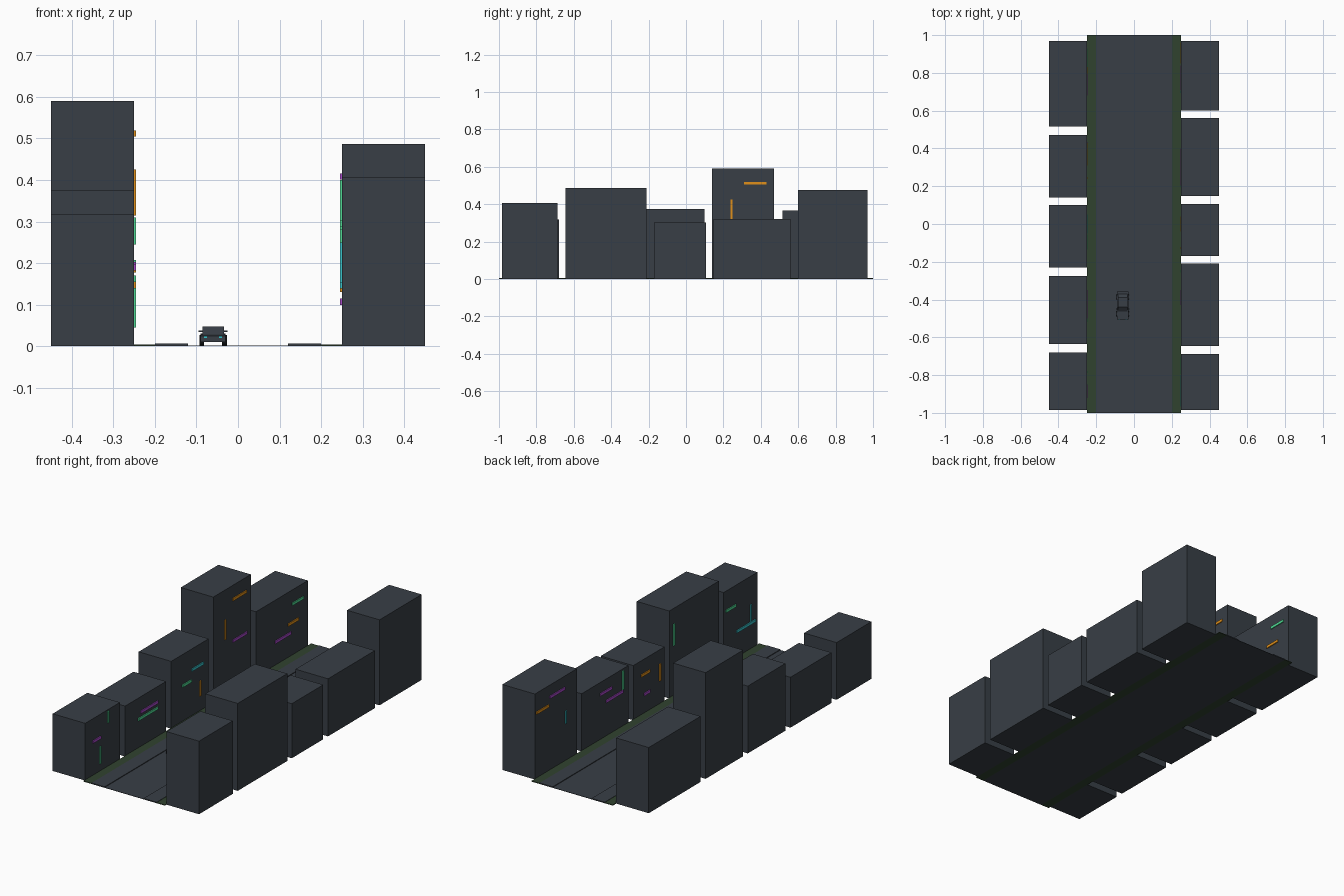
import bpy, bmesh
from math import radians

cube = bpy.data.objects.get("Cube")
if cube:
    bpy.data.objects.remove(cube, do_unlink=True)


def make_material(name, rgb):
    m = bpy.data.materials.new(name)
    m.use_nodes = True
    col = (*rgb, 1)
    m.diffuse_color = col
    bsdf = m.node_tree.nodes["Principled BSDF"]
    bsdf.inputs["Base Color"].default_value = col
    bsdf.inputs["Roughness"].default_value = 0.8
    return m


GREY = make_material("slate grey", (0.04, 0.049, 0.061))
GRASS = make_material("dark verge green", (0.03, 0.055, 0.028))
BLACK = make_material("tyre black", (0.006, 0.007, 0.008))
NEON = {
    "orange": make_material("neon orange", (0.75, 0.28, 0.01)),
    "green": make_material("neon green", (0.08, 0.7, 0.3)),
    "purple": make_material("neon purple", (0.4, 0.07, 0.6)),
    "teal": make_material("neon teal", (0.04, 0.55, 0.6)),
}


def mesh_object(name, bm, mat):
    bmesh.ops.recalc_face_normals(bm, faces=bm.faces)
    me = bpy.data.meshes.new(name)
    bm.to_mesh(me)
    bm.free()
    me.materials.append(mat)
    ob = bpy.data.objects.new(name, me)
    bpy.context.collection.objects.link(ob)
    return ob


def box(name, xs, ys, zs, mat):
    bm = bmesh.new()
    bmesh.ops.create_cube(bm, size=1)
    for v in bm.verts:
        v.co = [r[0] if c < 0 else r[1] for c, r in zip(v.co, (xs, ys, zs))]
    return mesh_object(name, bm, mat)


def side_prism(name, profile, x0, x1, mat):
    """Extrude a (y, z) side profile across x."""
    bm = bmesh.new()
    face = bm.faces.new([bm.verts.new((x0, y, z)) for y, z in profile])
    ext = bmesh.ops.extrude_face_region(bm, geom=[face])
    for v in ext["geom"]:
        if isinstance(v, bmesh.types.BMVert):
            v.co.x = x1
    return mesh_object(name, bm, mat)


# Street: road, raised pavements and verges
box("road", (-0.2, 0.2), (-1, 1), (0, 0.002), GREY)
for side, label in ((-1, "right"), (1, "left")):
    box(label + "_pavement", sorted((side * 0.12, side * 0.2)), (-1, 1), (0, 0.006), GREY)
    box(label + "_verge", sorted((side * 0.2, side * 0.25)), (-1, 1), (0, 0.004), GRASS)

# Buildings: side, front y, back y, height
BUILDINGS = [
    (-1, -0.985, -0.68, 0.318), (-1, -0.635, -0.275, 0.28),
    (-1, -0.23, 0.1, 0.374), (-1, 0.14, 0.47, 0.59), (-1, 0.515, 0.97, 0.365),
    (1, -0.985, -0.688, 0.406), (1, -0.645, -0.21, 0.486),
    (1, -0.17, 0.106, 0.303), (1, 0.148, 0.56, 0.32), (1, 0.6, 0.97, 0.475),
]
for i, (side, y0, y1, h) in enumerate(BUILDINGS):
    box(f"building_{i + 1}", sorted((side * 0.25, side * 0.45)), (y0, y1), (0, h), GREY)

# Wide neon signs: side, start y, end y, middle z
WIDE = [
    ("purple", -1, -0.92, -0.85, 0.19), ("purple", -1, -0.5, -0.35, 0.195),
    ("green", -1, -0.52, -0.35, 0.162), ("teal", -1, -0.05, 0.05, 0.258),
    ("green", -1, -0.135, -0.055, 0.2), ("orange", -1, 0.31, 0.43, 0.512),
    ("purple", -1, 0.31, 0.435, 0.281), ("green", -1, 0.83, 0.93, 0.287),
    ("orange", -1, 0.795, 0.885, 0.185), ("purple", -1, 0.68, 0.82, 0.132),
    ("green", 1, -0.795, -0.705, 0.295), ("teal", 1, -0.965, -0.8, 0.146),
    ("purple", 1, -0.43, -0.35, 0.15), ("orange", 1, -0.04, 0.04, 0.22),
    ("purple", 1, -0.04, 0.014, 0.107), ("purple", 1, 0.295, 0.4, 0.253),
    ("purple", 1, 0.2, 0.347, 0.196), ("orange", 1, 0.85, 0.96, 0.365),
    ("purple", 1, 0.71, 0.84, 0.408),
]
# Tall neon signs: side, middle y, bottom z, top z
TALL = [
    ("green", -1, -0.783, 0.245, 0.31), ("green", -1, -0.853, 0.045, 0.14),
    ("orange", -1, 0.024, 0.085, 0.17), ("orange", -1, 0.243, 0.315, 0.425),
    ("teal", 1, -0.925, 0.14, 0.25), ("green", 1, -0.25, 0.28, 0.4),
    ("orange", 1, -0.127, 0.13, 0.225), ("green", 1, 0.198, 0.205, 0.31),
    ("teal", 1, 0.7, 0.21, 0.28),
]


def sign(name, colour, side, ys, zs):
    box(name, sorted((side * 0.245, side * 0.25)), ys, zs, NEON[colour])


for i, (c, s, y0, y1, z) in enumerate(WIDE):
    sign(f"wide_sign_{i + 1}", c, s, (y0, y1), (z - 0.0075, z + 0.0075))
for i, (c, s, y, z0, z1) in enumerate(TALL):
    sign(f"tall_sign_{i + 1}", c, s, (y - 0.006, y + 0.006), (z0, z1))

# Car: lower body, tapered cabin, wheels, mirrors and lamps
CX = -0.06
FRONT, BACK = -0.505, -0.357
side_prism("car_body", [(FRONT, 0.01), (BACK, 0.01), (BACK, 0.03), (-0.455, 0.029),
                        (FRONT, 0.025)], CX - 0.03, CX + 0.03, GREY)
side_prism("car_cabin", [(-0.465, 0.027), (-0.37, 0.029), (-0.39, 0.047),
                         (-0.44, 0.047)], CX - 0.026, CX + 0.026, GREY)
for side, label in ((-1, "right"), (1, "left")):
    for y, end in ((-0.475, "front"), (-0.387, "rear")):
        bpy.ops.mesh.primitive_cylinder_add(
            vertices=16, radius=0.0135, depth=0.011,
            location=(CX + side * 0.0275, y, 0.0135), rotation=(0, radians(90), 0))
        wheel = bpy.context.object
        wheel.name = f"{label}_{end}_wheel"
        wheel.data.materials.append(BLACK)
        bpy.ops.object.shade_smooth_by_angle()
    box(label + "_mirror", sorted((CX + side * 0.025, CX + side * 0.035)),
        (-0.452, -0.447), (0.034, 0.038), GREY)
    lamp = sorted((CX + side * 0.014, CX + side * 0.022))
    box(label + "_headlamp", lamp, (FRONT - 0.002, FRONT), (0.02, 0.025), NEON["teal"])
